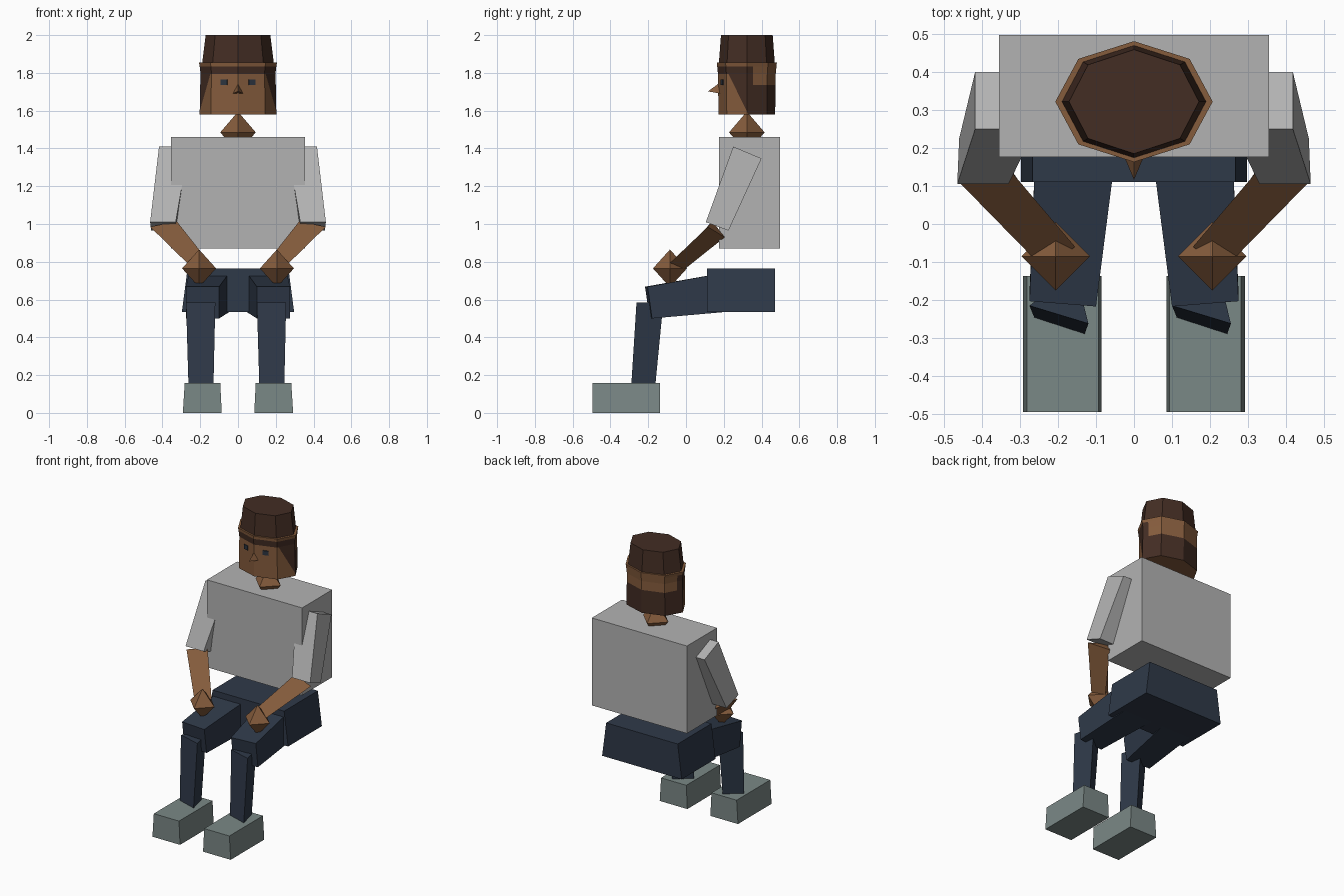
import bpy, bmesh, math
from mathutils import Vector

if "Cube" in bpy.data.objects:
    bpy.data.objects.remove(bpy.data.objects["Cube"])


def material(name, r, g, b):
    m = bpy.data.materials.new(name)
    m.diffuse_color = (r, g, b, 1)
    m.use_nodes = True
    m.node_tree.nodes["Principled BSDF"].inputs["Base Color"].default_value = m.diffuse_color
    return m


SHIRT = material("light grey shirt", 0.45, 0.45, 0.45)
NAVY = material("navy trousers", 0.028, 0.041, 0.066)
SHOE = material("grey green shoe", 0.195, 0.246, 0.238)
SKIN = material("brown skin", 0.235, 0.107, 0.046)
HAIR = material("dark brown hair", 0.056, 0.026, 0.017)
EYE = material("dark slate eye", 0.025, 0.034, 0.05)


def finish(name, bm, *mats):
    bmesh.ops.recalc_face_normals(bm, faces=bm.faces)
    me = bpy.data.meshes.new(name)
    bm.to_mesh(me)
    bm.free()
    ob = bpy.data.objects.new(name, me)
    bpy.context.collection.objects.link(ob)
    for m in mats:
        me.materials.append(m)
    return ob


def loft(name, rings, mat, side=1):
    """Skin matching rings of points and cap both ends; side=-1 mirrors in x."""
    bm = bmesh.new()
    vs = [[bm.verts.new((p[0] * side, p[1], p[2])) for p in r] for r in rings]
    n = len(vs[0])
    for a, b in zip(vs, vs[1:]):
        for i in range(n):
            j = (i + 1) % n
            bm.faces.new((a[i], a[j], b[j], b[i]))
    bm.faces.new(vs[0])
    bm.faces.new(vs[-1])
    return finish(name, bm, mat)


def rect(x0, x1, y0, y1, z):
    return [(x0, y0, z), (x1, y0, z), (x1, y1, z), (x0, y1, z)]


def octagon(rx, ry, z, cy=0.322):
    return [(rx * math.sin(k * math.pi / 4), cy - ry * math.cos(k * math.pi / 4), z)
            for k in range(8)]


def diamond(name, centre, r, rz):
    """Four-sided double pyramid."""
    bm = bmesh.new()
    c = Vector(centre)
    ring = [bm.verts.new(c + Vector(d) * r)
            for d in ((1, 0, 0), (0, 1, 0), (-1, 0, 0), (0, -1, 0))]
    for s in (1, -1):
        tip = bm.verts.new(c + Vector((0, 0, s * rz)))
        for i in range(4):
            bm.faces.new((ring[i], ring[(i + 1) % 4], tip))
    return finish(name, bm, SKIN)


# Trunk
loft("torso", [rect(-0.355, 0.355, 0.176, 0.497, z) for z in (0.87, 1.46)], SHIRT)
loft("hips", [rect(-0.297, 0.297, 0.11, 0.47, 0.535),
              rect(-0.267, 0.267, 0.11, 0.47, 0.765)], NAVY)
diamond("neck", (0, 0.322, 1.485), 0.094, 0.11)

# Limbs, written for the +x side
for side, label in ((1, "right"), (-1, "left")):
    loft(label + "_upper_arm",
         [[(0.26, 0.25, 1.41), (0.418, 0.25, 1.41), (0.418, 0.4, 1.347), (0.26, 0.4, 1.347)],
          [(0.33, 0.105, 1.01), (0.465, 0.105, 1.01), (0.46, 0.225, 0.965), (0.325, 0.225, 0.965)]],
         SHIRT, side)
    loft(label + "_forearm",
         [[(0.465, 0.115, 0.985), (0.325, 0.14, 1.015), (0.365, 0.205, 0.93)],
          [(0.235, -0.12, 0.76), (0.155, -0.06, 0.80), (0.20, -0.04, 0.735)]],
         SKIN, side)
    diamond(label + "_hand", (0.206 * side, -0.085, 0.765), 0.09, 0.1)
    loft(label + "_thigh",
         [[(0.04, 0.25, 0.75), (0.257, 0.25, 0.75), (0.257, 0.25, 0.538), (0.04, 0.25, 0.538)],
          [(0.1, -0.217, 0.668), (0.275, -0.203, 0.668), (0.275, -0.18, 0.5), (0.1, -0.192, 0.5)]],
         NAVY, side)
    # three-sided shins both turn the same way
    dx = 0.375 if side > 0 else 0
    loft(label + "_shin",
         [[(-0.275 + dx, -0.215, 0.585), (-0.12 + dx, -0.262, 0.585), (-0.155 + dx, -0.12, 0.585)],
          [(-0.262 + dx, -0.247, 0.14), (-0.13 + dx, -0.29, 0.14), (-0.16 + dx, -0.163, 0.14)]],
         NAVY)
    loft(label + "_shoe", [rect(0.086, 0.292, -0.495, -0.137, 0),
                           rect(0.094, 0.282, -0.495, -0.137, 0.158)], SHOE, side)

    # Eye plate laid on the slanted front face of the head
    a = math.radians(17.5)
    c = Vector((0.073 * side, 0.191, 1.75))
    u = Vector((math.cos(a), math.sin(a) * side, 0)) * 0.018
    out = Vector((math.sin(a) * side, -math.cos(a), 0)) * 0.004
    up = Vector((0, 0, 0.015))
    loft(label + "_eye", [[c + out * s + u * i + up * j
                           for i, j in ((-1, -1), (1, -1), (1, 1), (-1, 1))]
                          for s in (-1, 1)], EYE)

# Head: octagonal rings, hair painted by height and direction
head = loft("head", [octagon(0.203, 0.15, 1.58), octagon(0.2, 0.152, 1.735),
                     octagon(0.198, 0.153, 1.795), octagon(0.203, 0.157, 1.835),
                     octagon(0.207, 0.159, 1.855)], SKIN)
head.data.materials.append(HAIR)
bm = bmesh.new()
bm.from_mesh(head.data)
edge_pt, edge_n = Vector((0, 0.225, 1.795)), Vector((0, 0.215, 0.105))
for pt, nrm, lo, hi in ((edge_pt, edge_n, 1.5801, 1.795),
                        (Vector((0, 0.355, 0)), Vector((0, 1, 0)), 1.735, 1.8549)):
    faces = [f for f in bm.faces if lo < f.calc_center_median().z < hi]
    geom = faces + list({e for f in faces for e in f.edges}) + list({v for f in faces for v in f.verts})
    bmesh.ops.bisect_plane(bm, geom=geom, plane_co=pt, plane_no=nrm)
for f in bm.faces:
    m = f.calc_center_median()
    fringe = 1.795 < m.z < 1.835 and m.y < 0.355
    sides = 1.5801 < m.z < 1.795 and (m - edge_pt).dot(edge_n) > 0
    bare_back = m.z > 1.735 and m.y > 0.355
    f.material_index = int((fringe or sides) and not bare_back)
bm.to_mesh(head.data)
bm.free()

loft("hair_cap", [octagon(0.19, 0.148, 1.85), octagon(0.171, 0.137, 2.0)], HAIR)

# Nose: small three-sided pyramid
bm = bmesh.new()
pts = [(0, 0.175, 1.745), (-0.029, 0.185, 1.69), (0.029, 0.185, 1.69), (0, 0.116, 1.702)]
v = [bm.verts.new(p) for p in pts]
for tri in ((0, 1, 2), (0, 1, 3), (1, 2, 3), (2, 0, 3)):
    bm.faces.new([v[i] for i in tri])
finish("nose", bm, SKIN)
